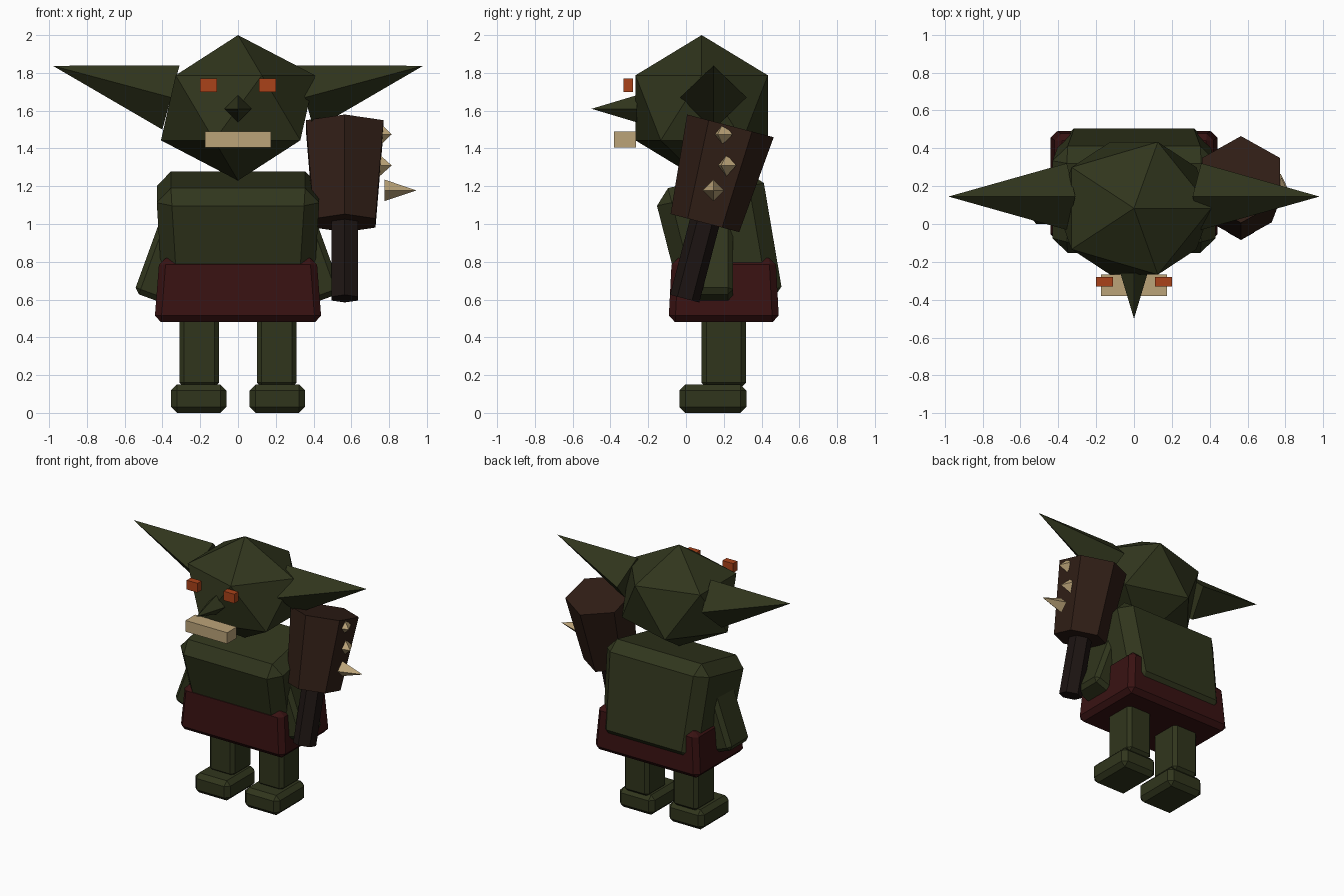
import bpy, bmesh
from math import radians

if "Cube" in bpy.data.objects:
    bpy.data.objects.remove(bpy.data.objects["Cube"])


def material(name, rgb):
    m = bpy.data.materials.new(name)
    m.diffuse_color = (*rgb, 1)
    m.use_nodes = True
    m.node_tree.nodes["Principled BSDF"].inputs["Base Color"].default_value = m.diffuse_color
    return m


SKIN = material("green_skin", (0.03, 0.036, 0.012))
CLOTH = material("red_cloth", (0.04, 0.006, 0.006))
WOOD = material("brown_wood", (0.03, 0.013, 0.008))
GRIP = material("dark_wood", (0.012, 0.007, 0.006))
BONE = material("bone", (0.5, 0.37, 0.19))
EYE = material("orange_eye", (0.4, 0.055, 0.01))


def finish(name, bm, mat, loc, rot=(0, 0, 0)):
    me = bpy.data.meshes.new(name)
    bm.to_mesh(me)
    bm.free()
    me.materials.append(mat)
    ob = bpy.data.objects.new(name, me)
    ob.location = loc
    ob.rotation_euler = [radians(a) for a in rot]
    bpy.context.collection.objects.link(ob)
    return ob


def box(name, size, loc, mat, rot=(0, 0, 0), bevel=0, bottom=1, top=1):
    """Box with optional chamfer; bottom and top scale its end faces."""
    bm = bmesh.new()
    bmesh.ops.create_cube(bm, size=1)
    for v in bm.verts:
        k = top if v.co.z > 0 else bottom
        v.co.x *= size[0] * k
        v.co.y *= size[1] * k
        v.co.z *= size[2]
    ob = finish(name, bm, mat, loc, rot)
    if bevel:
        mod = ob.modifiers.new("chamfer", 'BEVEL')
        mod.width = bevel
        mod.segments = 1
        mod.limit_method = 'NONE'
    return ob


def cone(name, sides, r1, r2, length, base, mat, rot):
    """Cone or frustum whose base centre sits at 'base'."""
    bm = bmesh.new()
    bmesh.ops.create_cone(bm, cap_ends=True, segments=sides,
                          radius1=r1, radius2=r2, depth=length)
    bmesh.ops.translate(bm, verts=bm.verts, vec=(0, 0, length / 2))
    if r2 == 0:
        bmesh.ops.remove_doubles(bm, verts=bm.verts, dist=1e-5)
    return finish(name, bm, mat, base, rot)


# Head
bm = bmesh.new()
bmesh.ops.create_icosphere(bm, subdivisions=1, radius=1)
bmesh.ops.scale(bm, verts=bm.verts, vec=(0.456, 0.412, 0.385))
finish("head", bm, SKIN, (0, 0.083, 1.615))

# Face
cone("nose", 4, 0.072, 0, 0.24, (0, -0.26, 1.61), SKIN, (90, 0, 0))
box("mouth", (0.35, 0.115, 0.085), (0, -0.323, 1.448), BONE)

# Hunched torso and skirt
box("torso", (0.87, 0.585, 0.715), (0, 0.187, 0.885), SKIN,
    rot=(12, 0, 0), bevel=0.08, bottom=0.9)
box("skirt", (0.885, 0.585, 0.34), (0, 0.2, 0.65), CLOTH, bevel=0.035, top=0.94)

# Paired parts
for side, s in (("left", -1), ("right", 1)):
    cone(side + "_ear", 4, 0.176, 0, 0.647, (s * 0.355, 0.145, 1.67), SKIN,
         (0, s * 75, 0))
    box(side + "_eye", (0.09, 0.05, 0.07), (s * 0.155, -0.305, 1.735), EYE)
    box(side + "_arm", (0.22, 0.25, 0.55), (s * 0.354, 0.125, 0.858), SKIN,
        rot=(0, -s * 20, 0), bevel=0.028)
    box(side + "_leg", (0.21, 0.235, 0.47), (s * 0.205, 0.2, 0.37), SKIN, bevel=0.025)
    box(side + "_foot", (0.295, 0.355, 0.15), (s * 0.208, 0.142, 0.075), SKIN, bevel=0.032)

# Spiked club
cone("club_handle", 6, 0.08, 0.08, 0.45, (0.565, -0.007, 0.605), GRIP, (-14.7, 0, 0))
cone("club_head", 6, 0.188, 0.237, 0.532, (0.565, 0.1, 1.005), WOOD, (-14.7, 0, 0))
for i, (x, y, z, length, turn) in enumerate(((0.755, 0.195, 1.475, 0.065, 25),
                                             (0.75, 0.215, 1.31, 0.07, 25),
                                             (0.775, 0.145, 1.178, 0.17, 0))):
    cone(f"club_spike_{i + 1}", 4, 0.057, 0, length, (x, y, z), BONE, (turn, 90, 0))
